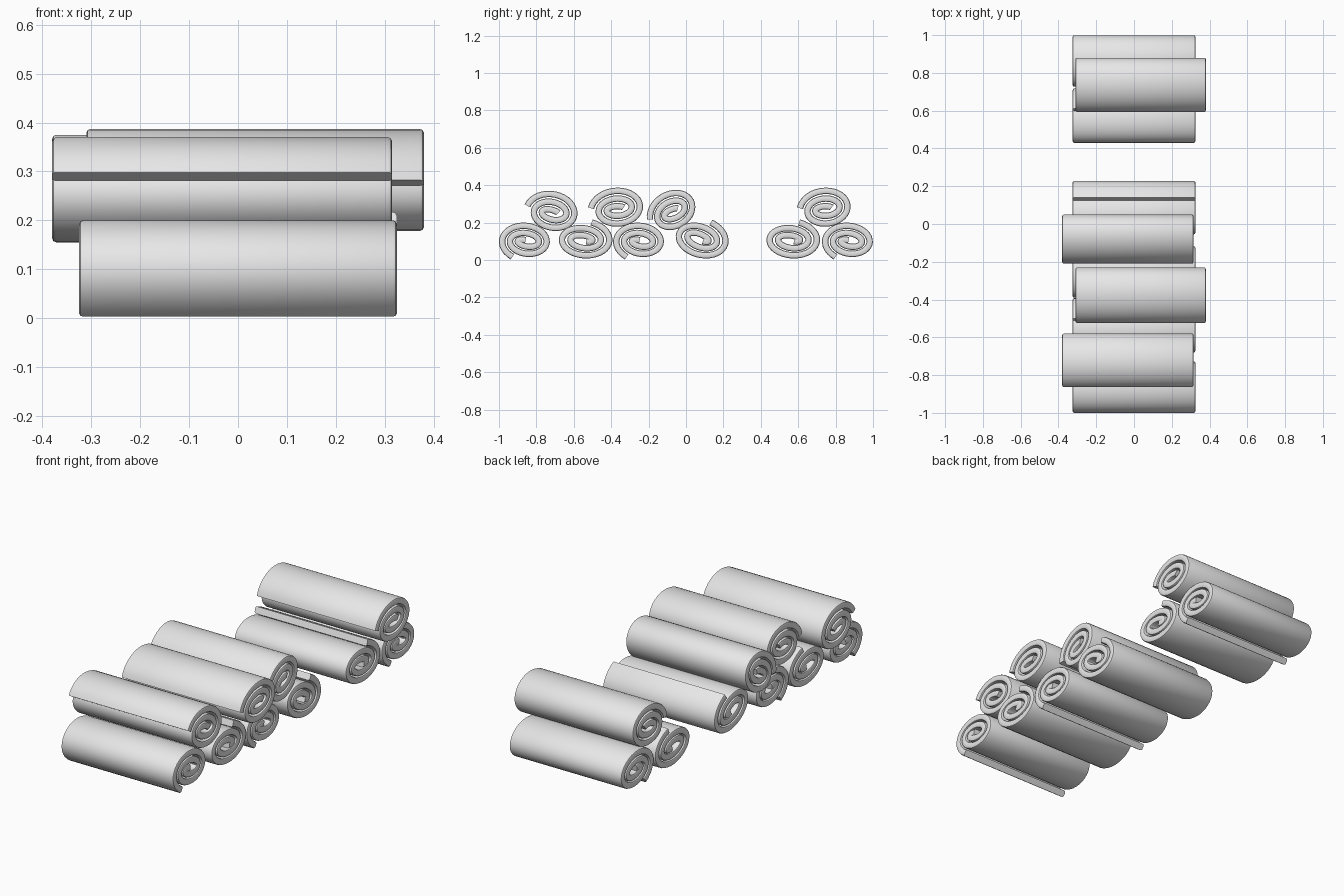
import bpy, bmesh, math
from mathutils import Vector

if "Cube" in bpy.data.objects:
    bpy.data.objects.remove(bpy.data.objects["Cube"])

mat = bpy.data.materials.new("light grey")
mat.diffuse_color = (0.8, 0.8, 0.8, 1)
mat.use_nodes = True
mat.node_tree.nodes["Principled BSDF"].inputs["Base Color"].default_value = mat.diffuse_color

THICK, PITCH, TURNS, STEPS = 0.034, 0.041, 2.4, 84


def spiral(tail, tilt):
    """Centre line of a flattened spiral, wound clockwise inwards from its loose tail."""
    pts = []
    for i in range(STEPS + 1):
        turn = TURNS * i / STEPS
        a = math.radians(tail - tilt) - turn * 2 * math.pi
        p = Vector(((0.134 - PITCH * turn) * math.cos(a),
                    (0.106 - PITCH * turn) * math.sin(a)))
        t = math.radians(tilt)
        pts.append(Vector((p.x * math.cos(t) - p.y * math.sin(t),
                           p.x * math.sin(t) + p.y * math.cos(t))))
    return pts


def fit(pts, lo, hi):
    """Scale and move the centre line so that the finished roll fills the given box."""
    h = THICK / 2
    for k in range(2):
        a, b = min(p[k] for p in pts), max(p[k] for p in pts)
        s = (hi[k] - lo[k] - THICK) / (b - a)
        for p in pts:
            p[k] = lo[k] + h + (p[k] - a) * s
    return pts


def make_roll(name, x0, x1, lo, hi, tail, tilt):
    pts = fit(spiral(tail, tilt), lo, hi)
    bm = bmesh.new()
    h, c, d = THICK / 2, 0.008, 0.0025
    # sheet cross-section with softened long edges: (x, offset across the sheet)
    sect = [(x0, -h + c), (x0 + d, -h + d), (x0 + c, -h), (x1 - c, -h), (x1 - d, -h + d),
            (x1, -h + c), (x1, h - c), (x1 - d, h - d), (x1 - c, h),
            (x0 + c, h), (x0 + d, h - d), (x0, h - c)]
    rings = []
    for i, p in enumerate(pts):
        t = (pts[min(i + 1, STEPS)] - pts[max(i - 1, 0)]).normalized()
        n = Vector((-t.y, t.x))
        rings.append([bm.verts.new((x, p.x + n.x * o, p.y + n.y * o)) for x, o in sect])
    m = len(sect)
    for r, s in zip(rings, rings[1:]):
        for j in range(m):
            bm.faces.new((r[j], r[(j + 1) % m], s[(j + 1) % m], s[j]))
    bm.faces.new(rings[0])
    bm.faces.new(rings[-1])
    bmesh.ops.recalc_face_normals(bm, faces=bm.faces[:])
    me = bpy.data.meshes.new(name)
    bm.to_mesh(me)
    bm.free()
    me.materials.append(mat)
    ob = bpy.data.objects.new(name, me)
    bpy.context.collection.objects.link(ob)
    bpy.context.view_layer.objects.active = ob
    ob.select_set(True)
    bpy.ops.object.shade_smooth_by_angle(angle=math.radians(40))
    ob.select_set(False)


LOW, RIGHT, LEFT = (-0.325, 0.325), (-0.31, 0.38), (-0.38, 0.315)

# bottom row, tails tucked below
for i, y in enumerate((-1.0, -0.39, 0.727)):
    make_roll(f"lower_roll_tail_down_{i + 1}", *LOW, (y, 0.0), (y + 0.272, 0.2), 236, -5)
# bottom row, tails lifted on top
for i, y in enumerate((-0.68, 0.43)):
    make_roll(f"lower_roll_tail_up_{i + 1}", *LOW, (y, 0.008), (y + 0.287, 0.218), 72, -5)
make_roll("lower_roll_loose", *LOW, (-0.055, 0.008), (0.228, 0.218), 62, -22)
# top row
make_roll("upper_roll_front", *LEFT, (-0.865, 0.155), (-0.58, 0.37), 162, -8)
make_roll("upper_roll_middle", *RIGHT, (-0.525, 0.178), (-0.23, 0.387), 175, 10)
make_roll("upper_roll_rear", *LEFT, (-0.21, 0.16), (0.05, 0.375), 195, 28)
make_roll("upper_roll_back", *RIGHT, (0.592, 0.178), (0.88, 0.387), 175, 10)
